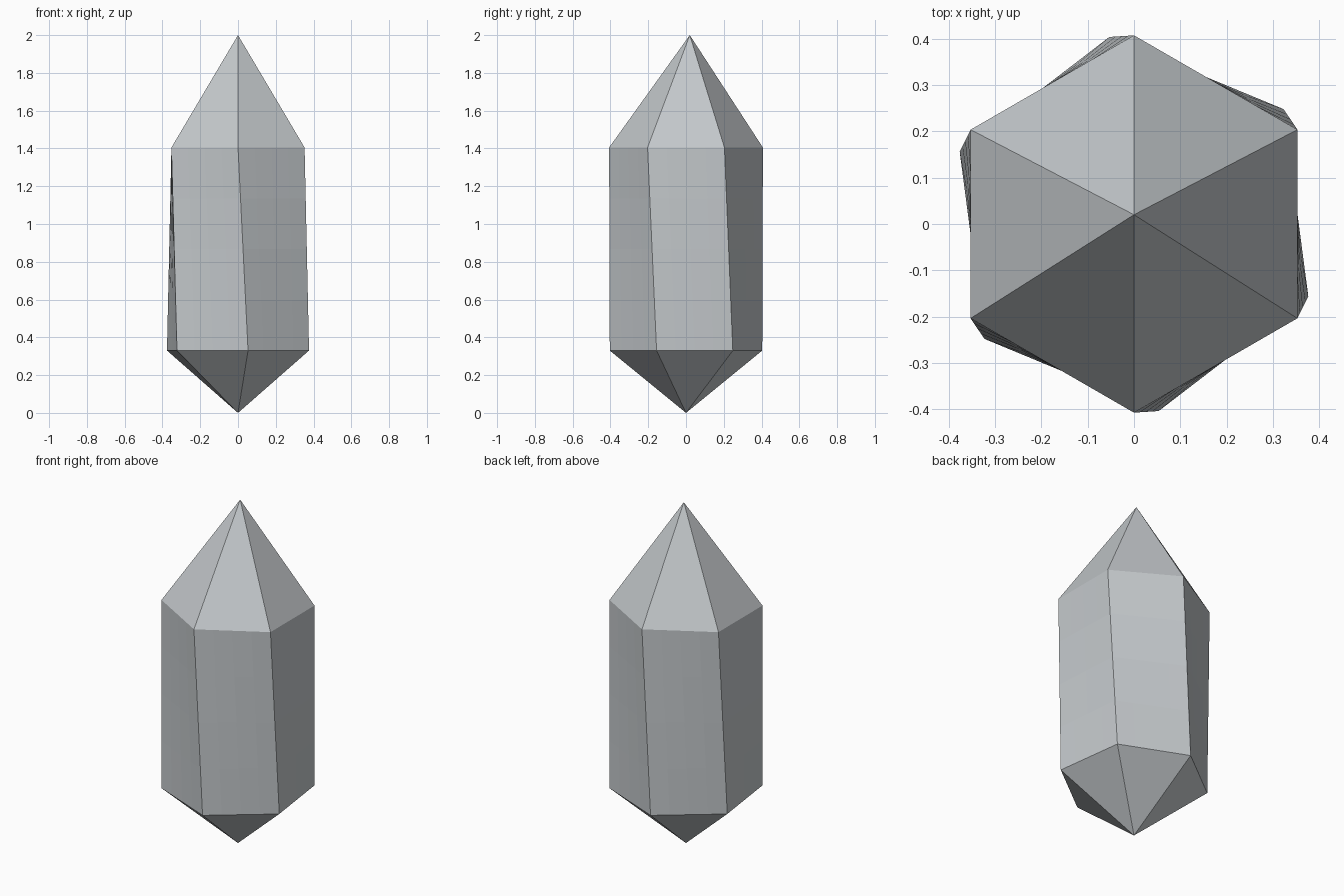
import bpy, bmesh, math

if "Cube" in bpy.data.objects:
    bpy.data.objects.remove(bpy.data.objects["Cube"])

RADIUS = 0.407
LOW_Z, HIGH_Z = 0.33, 1.405
TWIST = math.radians(7.5)

mat = bpy.data.materials.new("pale grey stone")
mat.diffuse_color = (0.55, 0.58, 0.60, 1)
mat.use_nodes = True
mat.node_tree.nodes["Principled BSDF"].inputs["Base Color"].default_value = mat.diffuse_color


def ring(bm, z, turn):
    """Six corners of a hexagon at height z."""
    return [bm.verts.new((RADIUS * math.cos(math.radians(30 + 60 * i) + turn),
                          RADIUS * math.sin(math.radians(30 + 60 * i) + turn), z))
            for i in range(6)]


bm = bmesh.new()
low = ring(bm, LOW_Z, TWIST)
high = ring(bm, HIGH_Z, 0)
base_tip = bm.verts.new((0, 0, 0))
top_tip = bm.verts.new((0, 0.02, 2))

# Pointed ends and gently twisted sides
sides = []
for i in range(6):
    j = (i + 1) % 6
    sides.append(bm.faces.new((low[i], low[j], high[j], high[i])))
    bm.faces.new((high[i], high[j], top_tip))
    bm.faces.new((low[j], low[i], base_tip))

# Divide the twisted sides so they warp evenly
edges = list({e for f in sides for e in f.edges})
bmesh.ops.subdivide_edges(bm, edges=edges, cuts=3, use_grid_fill=True)
bmesh.ops.recalc_face_normals(bm, faces=bm.faces)

mesh = bpy.data.meshes.new("crystal")
bm.to_mesh(mesh)
bm.free()
mesh.materials.append(mat)
crystal = bpy.data.objects.new("crystal", mesh)
bpy.context.collection.objects.link(crystal)
